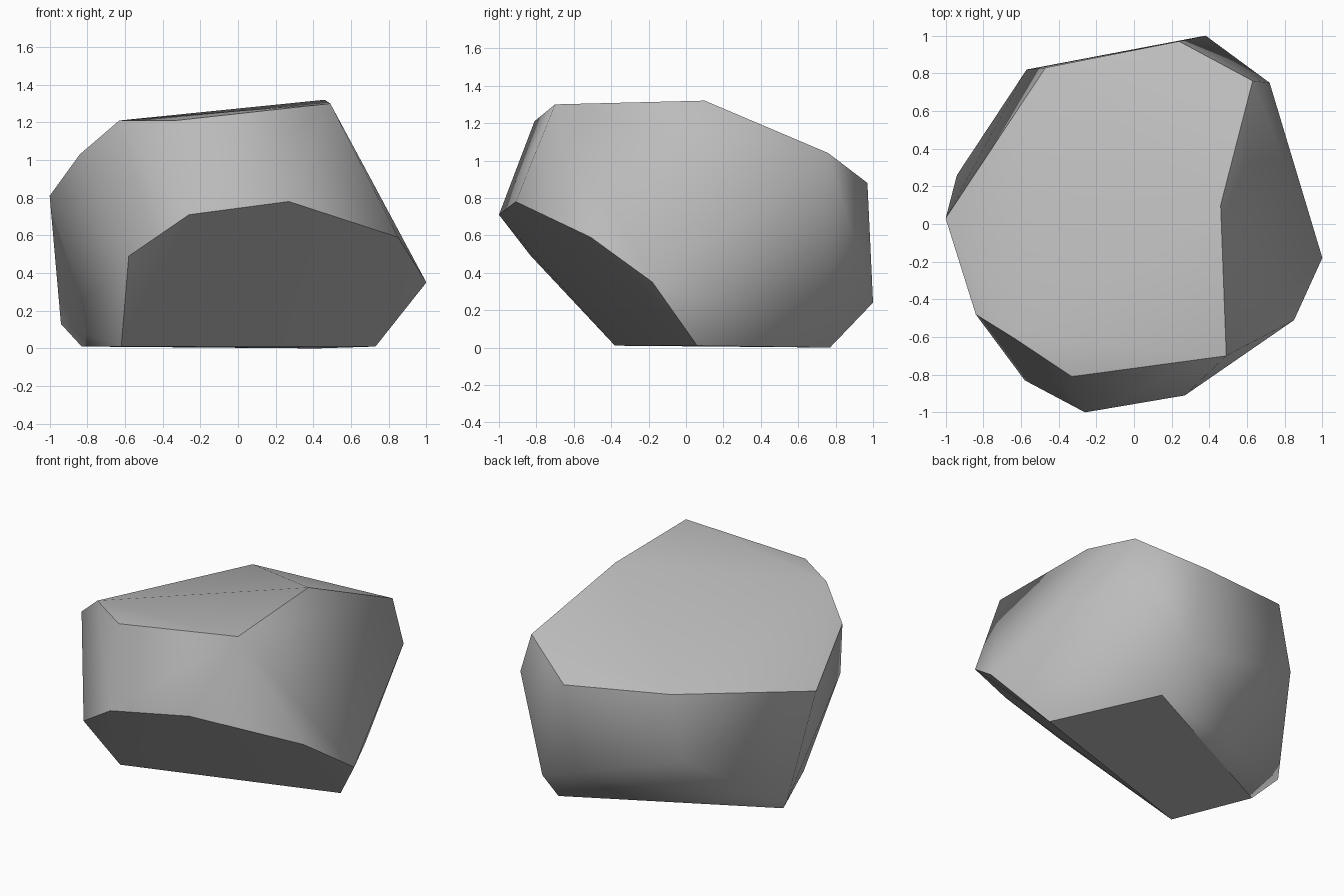
import bpy
import bmesh
from mathutils import Vector

cube = bpy.data.objects.get("Cube")
if cube:
    bpy.data.objects.remove(cube, do_unlink=True)

# Single stone colour
stone = bpy.data.materials.new("grey_stone")
stone.use_nodes = True
colour = (0.5, 0.5, 0.5, 1)
stone.diffuse_color = colour
stone.node_tree.nodes["Principled BSDF"].inputs["Base Color"].default_value = colour

# Corners of the boulder, grouped by the part they bound
top_rim = [(.46, .1, 1.32), (.49, -.7, 1.3), (-.33, -.81, 1.21), (-.63, -.61, 1.21),
           (-.84, -.48, 1.03), (-1, .03, .81), (-.47, .83, .95), (.24, .97, .88),
           (.63, .76, 1.04)]
undercut_rim = [(-.58, -.83, .49), (-.26, -1, .71), (.27, -.91, .78),
                (.85, -.51, .59), (1, -.18, .35)]
back_corners = [(.72, .75, .76), (.38, 1, .24), (-.57, .82, .51), (-.94, .26, .13)]
base = [(.73, .06, .01), (.42, .77, 0), (-.83, .14, .01), (-.62, -.38, .01)]

# Convex stone through those corners
bm = bmesh.new()
for corner in top_rim + undercut_rim + back_corners + base:
    bm.verts.new(corner)
hull = bmesh.ops.convex_hull(bm, input=bm.verts[:])
unused = [g for g in hull["geom_interior"] if isinstance(g, bmesh.types.BMVert)]
bmesh.ops.delete(bm, geom=unused, context="VERTS")
bmesh.ops.recalc_face_normals(bm, faces=bm.faces[:])
bm.normal_update()

undercut_direction = Vector((.22, -.67, -.71))


def side_of(face):
    """Name the cut side that a face belongs to."""
    if face.normal.z > .7:
        return "top"
    if face.normal.z < -.93:
        return "base"
    if face.normal.dot(undercut_direction) > .93:
        return "undercut"
    return "wall"


# Smooth within each side, crisp where two sides meet
for face in bm.faces:
    face.smooth = True
for edge in bm.edges:
    edge.smooth = len({side_of(face) for face in edge.link_faces}) == 1

mesh = bpy.data.meshes.new("boulder")
bm.to_mesh(mesh)
bm.free()
mesh.materials.append(stone)
boulder = bpy.data.objects.new("boulder", mesh)
bpy.context.collection.objects.link(boulder)
